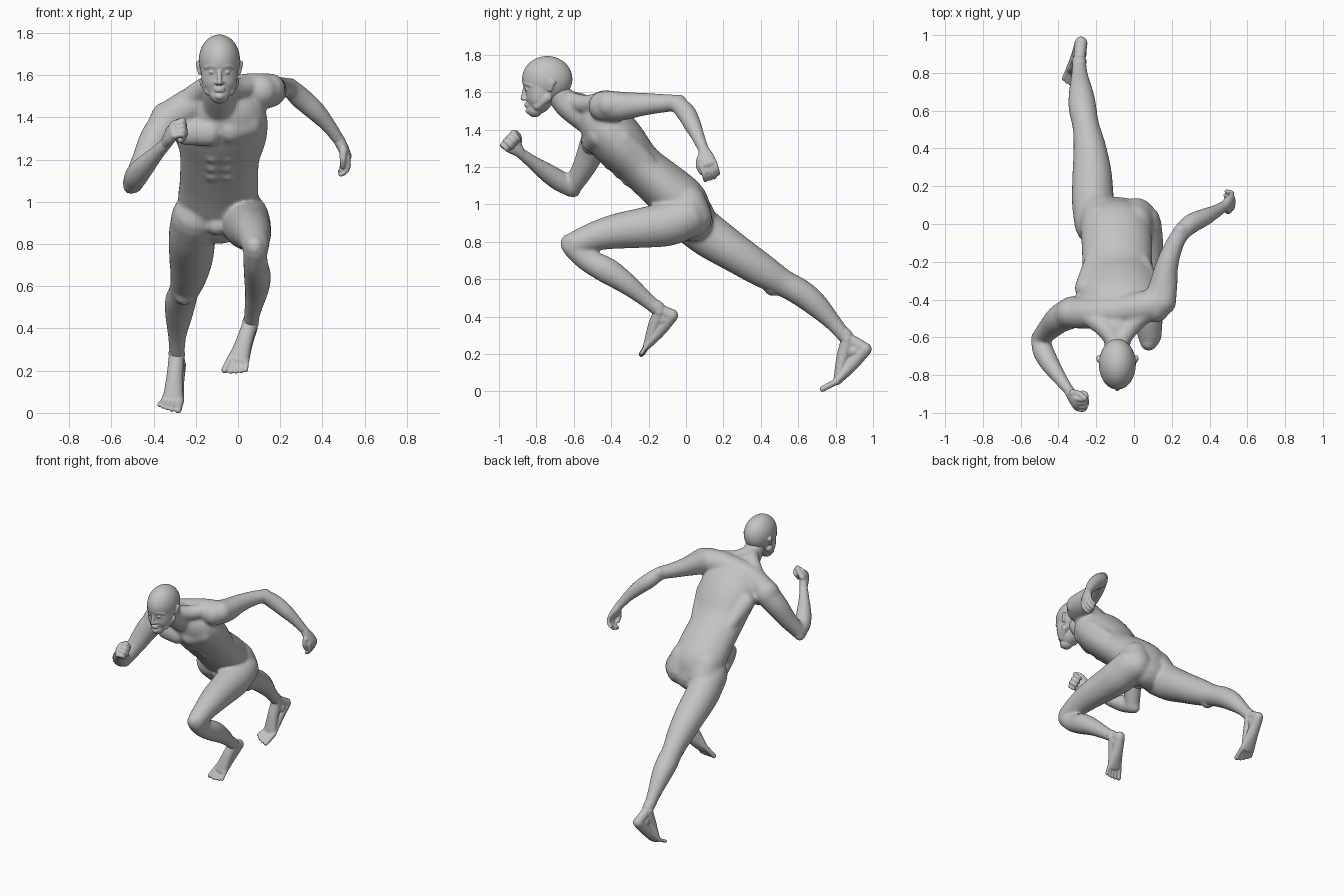
import bpy, bmesh, math
from mathutils import Vector, Matrix

cube = bpy.data.objects.get("Cube")
if cube:
    bpy.data.objects.remove(cube, do_unlink=True)

grey = bpy.data.materials.new("plain grey")
grey.use_nodes = True
grey.diffuse_color = (0.55, 0.55, 0.55, 1)
grey.node_tree.nodes["Principled BSDF"].inputs["Base Color"].default_value = (0.55, 0.55, 0.55, 1)
X, Y, Z = Vector((1, 0, 0)), Vector((0, 1, 0)), Vector((0, 0, 1))
CX = -0.088  # head and torso centre line


def spline(p0, p1, p2, p3, t):
    return [0.5 * (2 * b + (c - a) * t + (2 * a - 5 * b + 4 * c - d) * t * t
                   + (3 * b - a - 3 * c + d) * t ** 3) for a, b, c, d in zip(p0, p1, p2, p3)]


def loft(bm, pts, side=X, seg=24, steps=4):
    """Closed tube with rounded ends; each point is x, y, z, half width, half depth."""
    pts = [tuple(p) if len(p) == 5 else (*p, p[3]) for p in pts]
    n, path = len(pts), []
    for i in range(n - 1):
        q = [pts[max(i - 1, 0)], pts[i], pts[i + 1], pts[min(i + 2, n - 1)]]
        path += [spline(*q, k / steps) for k in range(steps)]
    path.append(list(pts[-1]))
    pos = [Vector(p[:3]) for p in path]
    m = len(path)
    tan = [(pos[min(i + 1, m - 1)] - pos[max(i - 1, 0)]).normalized() for i in range(m)]
    sections = [(pos[i], tan[i], path[i][3], path[i][4]) for i in range(m)]

    def cap(i, sign):
        a, b = path[i][3:]
        out = []
        for ang in (25, 50, 72, 86):
            f, h = math.cos(math.radians(ang)), math.sin(math.radians(ang))
            out.append((pos[i] + tan[i] * sign * min(a, b) * h, tan[i], a * f, b * f))
        return out
    sections = cap(0, -1)[::-1] + sections + cap(m - 1, 1)
    rings = []
    for c, t, a, b in sections:
        u = (side - t * side.dot(t)).normalized()
        v = t.cross(u)
        rings.append([bm.verts.new(c + u * a * math.cos(w) + v * b * math.sin(w))
                      for w in (2 * math.pi * k / seg for k in range(seg))])
    for r, s in zip(rings, rings[1:]):
        for k in range(seg):
            bm.faces.new((r[k], r[(k + 1) % seg], s[(k + 1) % seg], s[k]))
    bm.faces.new(rings[0][::-1])
    bm.faces.new(rings[-1])


def ball(bm, centre, radii):
    mat = Matrix.Translation(centre) @ Matrix.Diagonal((*radii, 1))
    bmesh.ops.create_uvsphere(bm, u_segments=32, v_segments=20, radius=1, matrix=mat)


def finish(name, bm, voxel, smooth):
    """Fuse the overlapping volumes into one smooth skin."""
    bmesh.ops.recalc_face_normals(bm, faces=bm.faces)
    me = bpy.data.meshes.new(name)
    bm.to_mesh(me)
    bm.free()
    ob = bpy.data.objects.new(name, me)
    bpy.context.collection.objects.link(ob)
    bpy.ops.object.select_all(action='DESELECT')
    ob.select_set(True)
    bpy.context.view_layer.objects.active = ob
    r = ob.modifiers.new("fuse", 'REMESH')
    r.mode, r.voxel_size, r.use_smooth_shade = 'VOXEL', voxel, True
    s = ob.modifiers.new("soften", 'SMOOTH')
    s.factor, s.iterations = 0.5, smooth
    for mod in ("fuse", "soften"):
        bpy.ops.object.modifier_apply(modifier=mod)
    ob.data.materials.clear()
    ob.data.materials.append(grey)
    bpy.ops.object.shade_smooth()


# Torso
bm = bmesh.new()
loft(bm, [(-.09, .035, .91, .16, .11), (-.095, -.015, 1.0, .188, .138), (-.09, -.11, 1.09, .187, .133),
          (-.087, -.245, 1.205, .188, .124), (-.075, -.35, 1.32, .212, .144),
          (-.075, -.43, 1.41, .208, .142), (-.085, -.50, 1.48, .15, .1), (CX, -.54, 1.51, .085, .07)], seg=36)
loft(bm, [(CX, -.53, 1.46, .08), (CX, -.635, 1.53, .069), (CX, -.70, 1.62, .066)])
# Shoulder girdle and neck muscles
loft(bm, [(-.33, -.47, 1.39, .083), (-.2, -.47, 1.47, .083), (-.08, -.46, 1.5, .083),
          (.04, -.44, 1.525, .083), (.13, -.42, 1.53, .08)], side=Y)
for end in ((-.29, -.46, 1.44, .05), (.1, -.43, 1.555, .05)):
    loft(bm, [(CX, -.64, 1.565, .045), (CX * .6 + end[0] * .4, -.54, 1.535, .05), end])
# Chest, abdomen and back muscles
loft(bm, [(-.045, -.512, 1.34, .065, .048), (.06, -.475, 1.375, .068, .05)], side=Z)
loft(bm, [(-.13, -.515, 1.33, .065, .048), (-.25, -.495, 1.335, .068, .05)], side=Z)
for y, z in ((-.405, 1.215), (-.355, 1.17), (-.31, 1.13)):
    for s in (-1, 1):
        ball(bm, (-.085 + s * .036, y, z), (.036, .034, .033))
for s in (-1, 1):
    loft(bm, [(CX + s * .05, -.03, 1.08, .045), (CX + s * .055, -.2, 1.235, .047),
              (CX + s * .085, -.34, 1.40, .058)])
    loft(bm, [(CX + s * .13, -.2, 1.22, .047), (CX + s * .165, -.34, 1.35, .062)])
# Seat and groin
loft(bm, [(.01, .03, .93, .108, .11), (.005, -.01, 1.0, .1, .12)])
loft(bm, [(-.18, .055, .93, .11, .105), (-.18, 0, 1.0, .105, .115)])
ball(bm, (-.1, -.075, .89), (.05, .05, .05))

# Left arm, swung back
loft(bm, [(.11, -.44, 1.525, .083), (.15, -.35, 1.525, .078), (.172, -.23, 1.535, .062),
          (.205, -.13, 1.54, .051), (.245, -.055, 1.538, .046), (.3, 0, 1.49, .052),
          (.372, .035, 1.425, .047), (.43, .065, 1.36, .036), (.48, .095, 1.29, .03, .028)], side=Y)
loft(bm, [(.15, -.41, 1.535, .075), (.175, -.31, 1.54, .055)])
ball(bm, (.245, -.035, 1.55), (.038, .038, .038))
# Right arm, bent forward
loft(bm, [(-.32, -.465, 1.39, .085), (-.39, -.50, 1.30, .076), (-.44, -.545, 1.2, .063),
          (-.485, -.595, 1.115, .052), (-.498, -.615, 1.088, .05)], side=Y)
loft(bm, [(-.498, -.61, 1.087, .047), (-.482, -.67, 1.122, .056), (-.445, -.74, 1.168, .051),
          (-.39, -.82, 1.225, .037), (-.342, -.885, 1.275, .03, .028)], side=Z)
loft(bm, [(-.335, -.47, 1.4, .078), (-.385, -.5, 1.3, .07)])
ball(bm, (-.51, -.6, 1.07), (.034, .036, .034))

# Left leg, knee raised
loft(bm, [(.03, .0, .93, .115), (.04, -.1, .895, .115, .118), (.052, -.23, .875, .105, .108),
          (.067, -.38, .855, .092, .093), (.078, -.5, .825, .075, .077),
          (.083, -.59, .79, .064, .067)])
loft(bm, [(.082, -.605, .775, .056, .06), (.084, -.53, .705, .058, .062), (.092, -.42, .645, .064, .07),
          (.088, -.32, .578, .056, .058), (.072, -.22, .497, .042, .043),
          (.06, -.14, .43, .035, .037)])
ball(bm, (.078, -.627, .79), (.045, .045, .052))
# Right leg, pushing off
loft(bm, [(-.2, .0, .93, .115, .12), (-.217, .12, .835, .112, .118), (-.222, .27, .735, .104, .103),
          (-.235, .41, .645, .086, .09), (-.255, .52, .58, .071, .073), (-.272, .61, .53, .074, .072),
          (-.28, .69, .468, .066, .066), (-.288, .785, .37, .045, .046), (-.29, .86, .28, .036, .037)])
ball(bm, (-.255, .465, .555), (.045, .05, .045))
finish("body", bm, 0.009, 13)

# Head: skull, face, jaw, brow, nose, lips, eyes, ears
bm = bmesh.new()
ball(bm, (CX, -.742, 1.67), (.098, .135, .123))
loft(bm, [(CX, -.772, 1.65, .088, .092), (CX, -.782, 1.58, .085, .077), (CX, -.793, 1.538, .073, .066),
          (CX, -.808, 1.508, .047, .043)])
loft(bm, [(CX, -.862, 1.625, .009), (CX, -.868, 1.585, .012), (CX, -.872, 1.567, .014, .013)])
loft(bm, [(CX - .015, -.862, 1.563, .009), (CX + .015, -.862, 1.563, .009)], side=Z)
for z in (1.527, 1.538):
    loft(bm, [(CX - .02, -.847, z, .006), (CX, -.858, z, .007), (CX + .02, -.847, z, .006)], side=Z)
ball(bm, (CX, -.84, 1.5), (.024, .018, .017))
for s in (-1, 1):
    loft(bm, [(CX + s * .012, -.864, 1.64, .009), (CX + s * .04, -.854, 1.645, .01),
              (CX + s * .066, -.829, 1.635, .009)], side=Z)
    ball(bm, (CX + s * .036, -.85, 1.614), (.015, .012, .008))
    loft(bm, [(CX + s * .05, -.795, 1.525, .022), (CX + s * .07, -.74, 1.57, .025)])
    loft(bm, [(CX + s * .093, -.727, 1.61, .01, .009), (CX + s * .1, -.718, 1.64, .016, .009),
              (CX + s * .104, -.71, 1.658, .018, .008)], side=Y)
finish("head", bm, 0.005, 3)


def hand(name, wrist, knuckle, normal, bends, thumb_side, size):
    """Palm, four curled fingers and a thumb; bends are angles towards the palm."""
    bm = bmesh.new()
    w, k = Vector(wrist), Vector(knuckle)
    d = (k - w).normalized()
    n = Vector(normal)
    n = (n - d * n.dot(d)).normalized()
    row = d.cross(n)
    mid = w.lerp(k, .55)
    loft(bm, [(*(w - d * .02), .027, .025), (*w, .029, .027),
              (*mid, .038 * size, .023 * size), (*k, .042 * size, .019 * size)], side=row)
    for i in range(4):
        p = k + row * thumb_side * (.033 - .022 * i) * size
        r = (.0125 if i < 3 else .011) * size
        pts = [(*p, r)]
        for ang, length in zip(bends, (.036, .027, .02)):
            a = math.radians(ang)
            p = p + (d * math.cos(a) + n * math.sin(a)) * length * size * (1 if i < 3 else .85)
            pts.append((*p, r * .93))
        loft(bm, pts, side=row, seg=12)
    t0 = mid + row * thumb_side * .03 * size
    t1 = t0 + (d * .03 + row * thumb_side * .016 + n * .018) * size
    t2 = t1 + (d * .028 + n * .014 - row * thumb_side * .006) * size
    loft(bm, [(*t0, .018 * size), (*t1, .014 * size), (*t2, .012 * size)], side=n, seg=12)
    finish(name, bm, 0.005, 2)


hand("left_hand", (.478, .093, 1.295), (.517, .118, 1.217), (-1, 0, -.1), (20, 55, 85), -1, 1.12)
hand("right_hand", (-.34, -.887, 1.277), (-.305, -.95, 1.34), (1, .1, 0), (55, 140, 210), 1, 1.22)


def foot(name, shin, ankle, heel, base, tip, inner):
    """Heel to ball, instep and five toes; inner is the side of the big toe."""
    bm = bmesh.new()
    sh, an, h, b, t = map(Vector, (shin, ankle, heel, base, tip))
    d = (b - h).normalized()
    row = (X - d * X.dot(d)).normalized() * inner
    mid = h.lerp(b, .5)
    loft(bm, [(*h, .034, .036), (*mid, .04, .036), (*b, .055, .023)], side=row)
    loft(bm, [(*sh, .034), (*an, .037, .038), (*an.lerp(b, .45), .039, .035), (*b, .048, .022)], side=row)
    loft(bm, [(*an, .03, .036), (*h, .033, .033)], side=row)
    ball(bm, (an + h + mid) / 3, (.037, .04, .04))
    for s in (-1, 1):
        ball(bm, an + row * s * .022, (.018, .022, .022))
    for i, (r, reach) in enumerate(((.018, 1), (.0135, 1), (.013, .9), (.0125, .78), (.012, .62))):
        off = row * (.04, .013, -.008, -.028, -.046)[i]
        e = b + (t - b) * reach
        loft(bm, [(*(b + off * .9), r), (*(b.lerp(e, .55) + off * 1.05), r * .9),
                  (*(e + off * 1.12), r * .9)], side=row, seg=12)
    finish(name, bm, 0.005, 2)


foot("left_foot", (.068, -.19, .472), (.06, -.14, .43), (.06, -.077, .407), (.0, -.205, .25),
     (-.02, -.243, .193), -1)
foot("right_foot", (-.289, .815, .335), (-.29, .862, .28), (-.28, .958, .227), (-.31, .81, .058),
     (-.328, .735, .018), 1)
